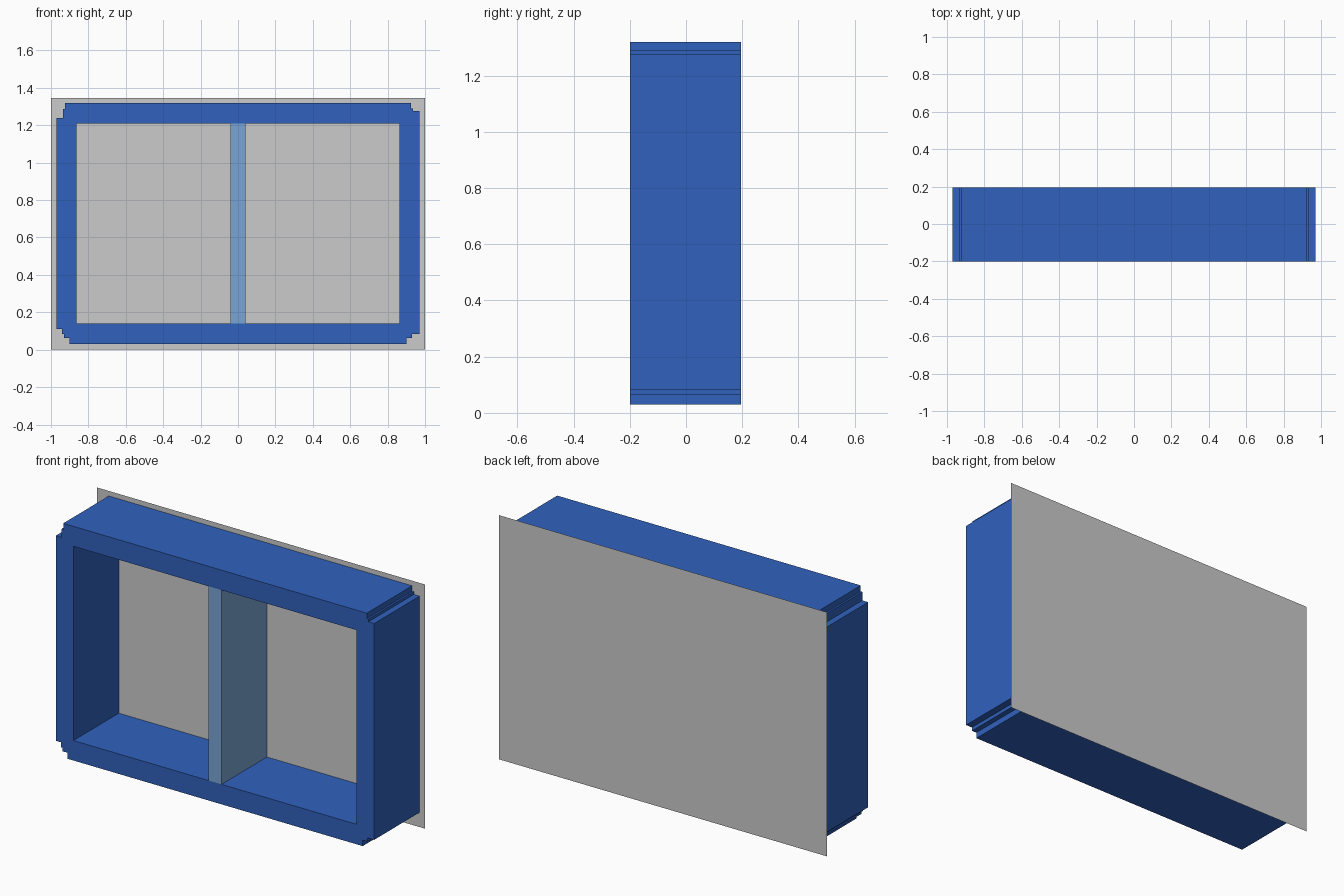
import bpy, bmesh
from mathutils import Vector

if "Cube" in bpy.data.objects:
    bpy.data.objects.remove(bpy.data.objects["Cube"])

FRONT, FRAME_BACK, PANEL_Y = -0.2, 0.195, 0.2


def material(name, rgb):
    m = bpy.data.materials.new(name)
    m.diffuse_color = (*rgb, 1)
    m.use_nodes = True
    m.node_tree.nodes["Principled BSDF"].inputs["Base Color"].default_value = m.diffuse_color
    return m


def extruded(name, loops, y0, y1, mat=None):
    """Fill x-z outlines (first outer, others holes) and extrude along y."""
    bm = bmesh.new()
    edges = []
    for loop in loops:
        vs = [bm.verts.new((x, y0, z)) for x, z in loop]
        edges += [bm.edges.new((a, b)) for a, b in zip(vs, vs[1:] + vs[:1])]
    bmesh.ops.triangle_fill(bm, edges=edges, use_beauty=True, normal=(0, -1, 0))
    if y1 != y0:
        geo = bmesh.ops.extrude_face_region(bm, geom=bm.faces[:], use_keep_orig=True)["geom"]
        moved = [g for g in geo if isinstance(g, bmesh.types.BMVert)]
        bmesh.ops.translate(bm, verts=moved, vec=Vector((0, y1 - y0, 0)))
        bmesh.ops.recalc_face_normals(bm, faces=bm.faces[:])
    me = bpy.data.meshes.new(name)
    bm.to_mesh(me)
    bm.free()
    if mat:
        me.materials.append(mat)
    ob = bpy.data.objects.new(name, me)
    bpy.context.collection.objects.link(ob)
    return ob


def rect(x0, x1, z0, z1):
    return [(x0, z0), (x1, z0), (x1, z1), (x0, z1)]


blue = material("frame_blue", (0.03, 0.12, 0.51))
light_blue = material("divider_blue", (0.195, 0.376, 0.66))

# Window frame with stepped corners
outline = [
    (-0.90, 0.03), (0.90, 0.03), (0.90, 0.063), (0.93, 0.063), (0.93, 0.083), (0.97, 0.083),
    (0.97, 1.275), (0.935, 1.275), (0.935, 1.29), (0.925, 1.29), (0.925, 1.32),
    (-0.925, 1.32), (-0.925, 1.287), (-0.935, 1.287), (-0.935, 1.24), (-0.97, 1.24),
    (-0.97, 0.11), (-0.94, 0.11), (-0.94, 0.083), (-0.93, 0.083), (-0.93, 0.063), (-0.90, 0.063),
]
extruded("window_frame", [outline, rect(-0.863, 0.863, 0.14, 1.21)], FRONT, FRAME_BACK, blue)

# Central upright
extruded("divider", [rect(-0.04, 0.04, 0.14, 1.21)], FRONT, FRAME_BACK, light_blue)

# Thin flat backing sheet
extruded("back_panel", [rect(-1, 1, 0, 1.345)], PANEL_Y, PANEL_Y)
